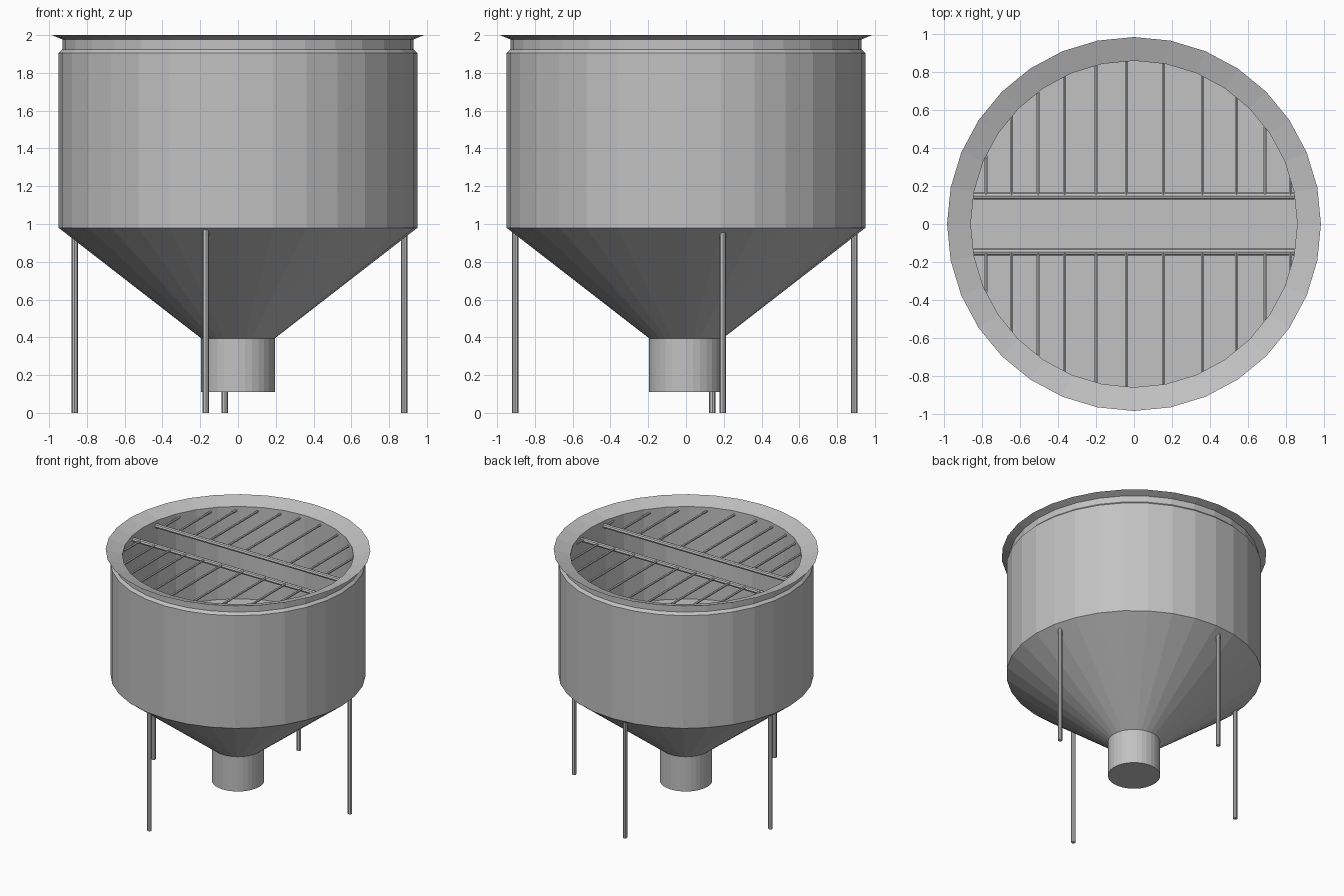
import bpy, bmesh
from math import cos, sin, pi, sqrt
from mathutils import Vector

if "Cube" in bpy.data.objects:
    bpy.data.objects.remove(bpy.data.objects["Cube"])

steel = bpy.data.materials.new("grey_steel")
steel.use_nodes = True
grey = (0.54, 0.54, 0.54, 1)
steel.diffuse_color = grey
steel.node_tree.nodes["Principled BSDF"].inputs["Base Color"].default_value = grey

SIDES = 32
OPENING = 0.86


def finish(bm, name):
    bmesh.ops.recalc_face_normals(bm, faces=bm.faces[:])
    mesh = bpy.data.meshes.new(name)
    bm.to_mesh(mesh)
    bm.free()
    mesh.materials.append(steel)
    obj = bpy.data.objects.new(name, mesh)
    bpy.context.collection.objects.link(obj)
    return obj


def lathe(name, profile, cap_start=False, cap_end=False):
    """Turn a list of (radius, height) points around the z axis."""
    bm = bmesh.new()
    rings = []
    for r, z in profile:
        rings.append([bm.verts.new((r * cos(2 * pi * i / SIDES),
                                    r * sin(2 * pi * i / SIDES), z))
                      for i in range(SIDES)])
    for low, high in zip(rings, rings[1:]):
        for i in range(SIDES):
            j = (i + 1) % SIDES
            bm.faces.new((low[i], low[j], high[j], high[i]))
    if cap_start:
        bm.faces.new(rings[0])
    if cap_end:
        bm.faces.new(rings[-1])
    return finish(bm, name)


def rod(name, start, end, radius, sides=8):
    """Straight round bar between two points."""
    start, end = Vector(start), Vector(end)
    axis = end - start
    bm = bmesh.new()
    bmesh.ops.create_cone(bm, cap_ends=True, segments=sides, radius1=radius,
                          radius2=radius, depth=axis.length)
    obj = finish(bm, name)
    obj.location = (start + end) / 2
    obj.rotation_mode = 'QUATERNION'
    obj.rotation_quaternion = axis.to_track_quat('Z', 'Y')
    return obj


# Outlet spout under the hopper
lathe("spout", [(0.195, 0.11), (0.195, 0.395)], cap_start=True)

# Conical hopper, drum, stepped neck, flared rim, inner wall and floor
lathe("tank", [(0.195, 0.395), (0.95, 0.98), (0.95, 1.905), (0.93, 1.925),
               (0.93, 1.977), (0.985, 2.0), (OPENING, 1.958),
               (OPENING, 1.2)], cap_end=True)

# Four legs, running up into the hopper
legs = {"front_leg": (-0.17, -0.905), "back_leg": (-0.07, 0.89),
        "left_leg": (0.88, 0.195), "right_leg": (-0.865, 0.14)}
for name, (x, y) in legs.items():
    rod(name, (x, y, 0), (x, y, 0.97), 0.017)

# Two main crossbars of the grate
BAR_Y = 0.148
for side, name in ((-1, "front_crossbar"), (1, "back_crossbar")):
    rod(name, (-0.845, side * BAR_Y, 1.918), (0.845, side * BAR_Y, 1.918), 0.018)

# Thin grate bars from each crossbar out to the wall
for n, x in enumerate((-0.78, -0.645, -0.505, -0.365, -0.2, -0.04,
                       0.155, 0.36, 0.54, 0.69, 0.825)):
    reach = sqrt(OPENING ** 2 - x ** 2)
    for side, name in ((-1, "front"), (1, "back")):
        rod(f"{name}_grate_bar_{n + 1}", (x, side * BAR_Y, 1.925),
            (x, side * reach, 1.925), 0.009, 6)
